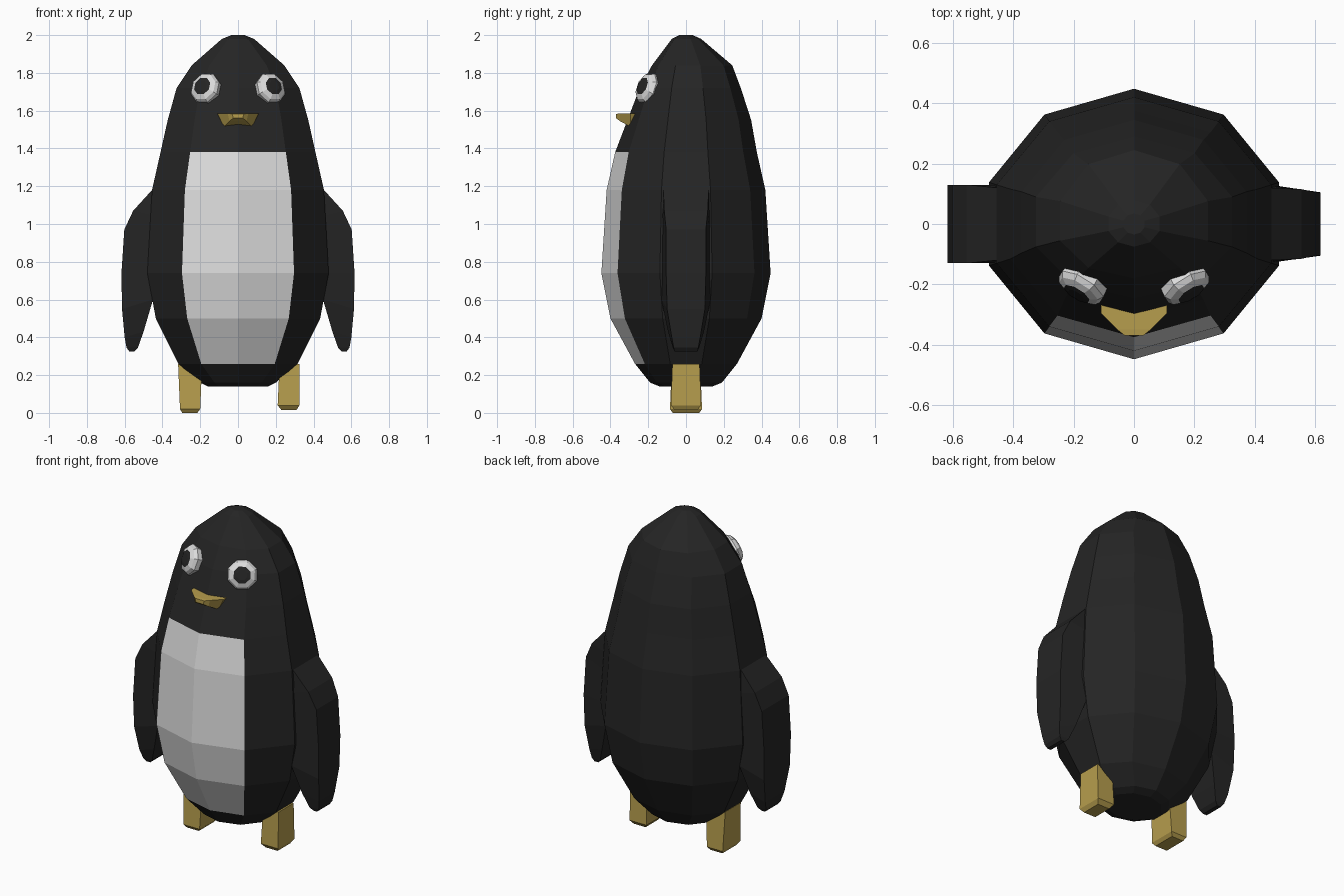
import bpy, bmesh, math
from mathutils import Vector

if "Cube" in bpy.data.objects:
    bpy.data.objects.remove(bpy.data.objects["Cube"])


def material(name, rgb):
    m = bpy.data.materials.new(name)
    m.diffuse_color = (*rgb, 1)
    m.use_nodes = True
    m.node_tree.nodes["Principled BSDF"].inputs["Base Color"].default_value = m.diffuse_color
    return m


BLACK = material("black", (0.018, 0.018, 0.018))
WHITE = material("white", (0.72, 0.72, 0.72))
GOLD = material("gold", (0.47, 0.34, 0.075))


def loft(name, rings, mats, pick=None):
    """Skin a list of closed rings, cap both ends; pick(ring, side) gives the material index."""
    bm = bmesh.new()
    loops = [[bm.verts.new(p) for p in ring] for ring in rings]
    n = len(loops[0])
    for i, (a, b) in enumerate(zip(loops, loops[1:])):
        for j in range(n):
            k = (j + 1) % n
            f = bm.faces.new((a[j], a[k], b[k], b[j]))
            f.material_index = pick(i, j) if pick else 0
    bm.faces.new(loops[0])
    cap = bm.faces.new(loops[-1])
    cap.material_index = pick(len(rings) - 1, 0) if pick else 0
    bmesh.ops.recalc_face_normals(bm, faces=bm.faces)
    me = bpy.data.meshes.new(name)
    bm.to_mesh(me)
    bm.free()
    for m in mats:
        me.materials.append(m)
    ob = bpy.data.objects.new(name, me)
    bpy.context.collection.objects.link(ob)
    return ob


# Body: ten-sided rings as (z, half width, front depth, back depth)
profile = [
    (0.14, 0.16, 0.14, 0.14), (0.16, 0.20, 0.19, 0.19),
    (0.26, 0.315, 0.27, 0.27), (0.50, 0.435, 0.40, 0.40),
    (0.74, 0.48, 0.448, 0.448), (1.18, 0.455, 0.42, 0.42),
    (1.38, 0.41, 0.375, 0.375), (1.55, 0.372, 0.31, 0.345),
    (1.72, 0.325, 0.245, 0.29), (1.84, 0.245, 0.18, 0.245),
    (1.98, 0.085, 0.075, 0.08), (2.0, 0.035, 0.035, 0.035),
]
rings = []
for z, w, front, back in profile:
    ring = []
    for j in range(10):
        a = math.radians(-90 + 36 * j)
        depth = front if math.sin(a) < 0 else back
        ring.append((w / math.cos(math.radians(18)) * math.cos(a), depth * math.sin(a), z))
    rings.append(ring)
# White belly: the two front panels between the hip and chest rings
loft("body", rings, [BLACK, WHITE], lambda i, j: int(2 <= i <= 5 and j in (0, 9)))

# Flippers: sections as (inner x, inner z, inner half depth, outer x, outer z, outer half depth)
sections = [
    (0.38, 1.14, 0.12, 0.455, 1.18, 0.13),
    (0.40, 1.03, 0.13, 0.555, 1.07, 0.115),
    (0.42, 0.92, 0.13, 0.602, 0.97, 0.105),
    (0.44, 0.74, 0.13, 0.617, 0.74, 0.105),
    (0.45, 0.60, 0.13, 0.614, 0.55, 0.10),
    (0.50, 0.43, 0.095, 0.60, 0.40, 0.075),
    (0.53, 0.345, 0.07, 0.59, 0.345, 0.065),
    (0.55, 0.325, 0.06, 0.575, 0.325, 0.06),
]
for side, s, wide in (("right", 1, 1.0), ("left", -1, 1.24)):
    rings = []
    for xi, zi, di, xo, zo, do in sections:
        do = min(do * wide, di)
        rings.append([(s * xi, -di, zi), (s * xo, -do, zo), (s * xo, do, zo), (s * xi, di, zi)])
    loft(f"{side}_flipper", rings, [BLACK])

# Feet: square posts with a bevelled sole, rings as (z, inner x, outer x, half depth)
feet = {
    "right": (1, [(0.015, 0.23, 0.31, 0.06), (0.04, 0.21, 0.325, 0.08), (0.26, 0.22, 0.325, 0.072)]),
    "left": (-1, [(0.0, 0.215, 0.295, 0.07), (0.02, 0.20, 0.307, 0.085), (0.26, 0.19, 0.317, 0.075)]),
}
for side, (s, levels) in feet.items():
    loft(f"{side}_foot", [[(s * a, -d, z), (s * b, -d, z), (s * b, d, z), (s * a, d, z)]
                          for z, a, b, d in levels], [GOLD])

# Beak: sections from the face out to the blunt tip
beak = [(-0.23, 0.11, 1.585, 0.075, 1.515), (-0.295, 0.11, 1.585, 0.075, 1.515),
        (-0.35, 0.055, 1.585, 0.045, 1.545), (-0.37, 0.03, 1.583, 0.025, 1.56)]
loft("beak", [[(-a, y, zt), (a, y, zt), (b, y, zb), (-b, y, zb)]
              for y, a, zt, b, zb in beak], [GOLD])

# Eyes: octagonal white domes with a black pupil on the front
for side, s in (("right", 1), ("left", -1)):
    q = Vector((s * 0.5, -0.8, 0.35)).to_track_quat('Z', 'Y')
    centre = Vector((s * 0.175, -0.208, 1.72))
    rings = []
    for r, h in ((0.08, -0.05), (0.087, 0.0), (0.075, 0.018), (0.05, 0.03), (0.03, 0.034)):
        rings.append([centre + q @ Vector((r * math.cos(a), r * math.sin(a), h))
                      for a in (math.radians(22.5 + 45 * k) for k in range(8))])
    loft(f"{side}_eye", rings, [WHITE, BLACK], lambda i, j: int(i >= 3))
